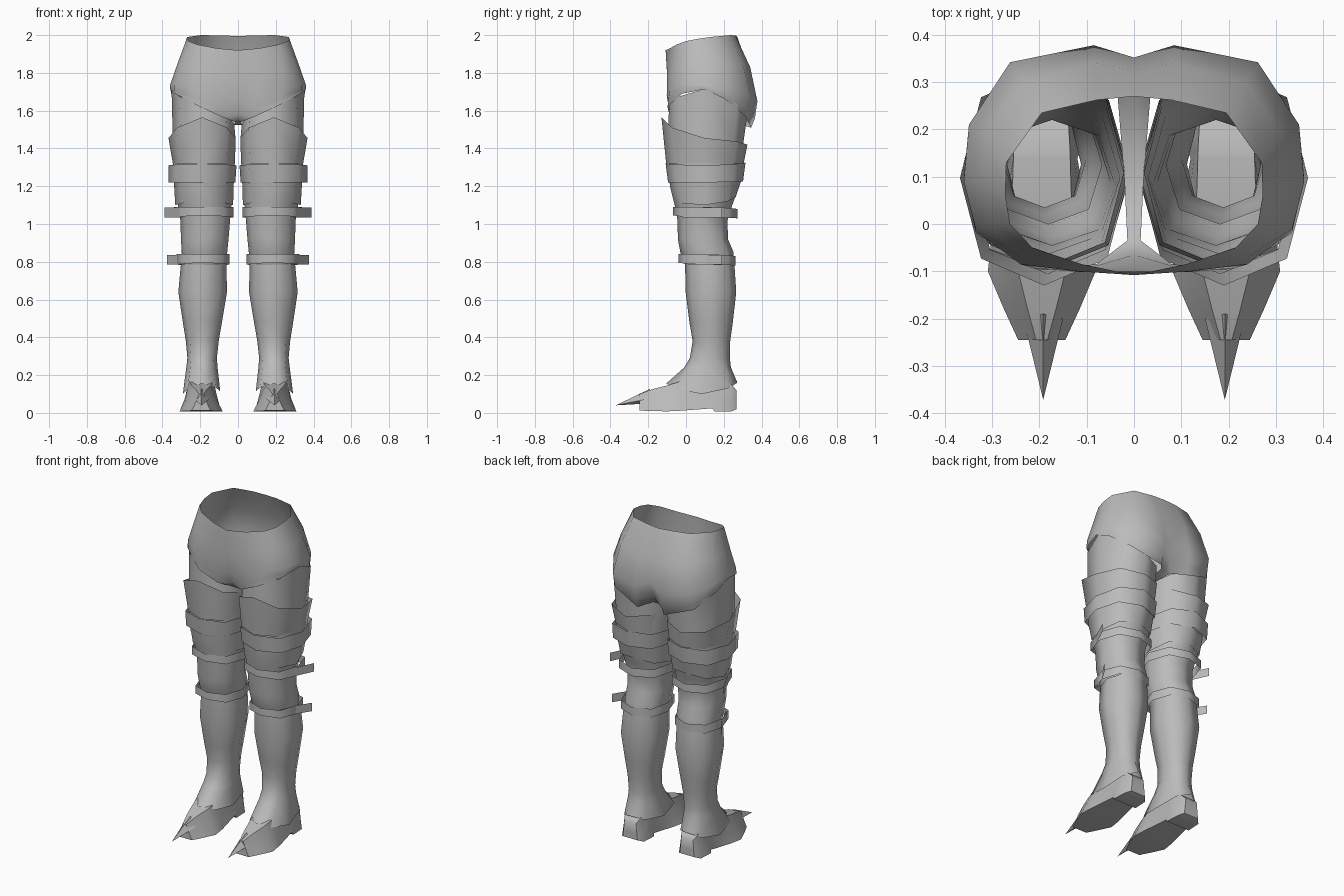
import bpy, bmesh, math

grey = bpy.data.materials.new("plain grey")
grey.diffuse_color = (0.5, 0.5, 0.5, 1)


def build(name, verts, faces, angle=60, weld=False):
    """Make a half model mesh and mirror it across x = 0."""
    mesh = bpy.data.meshes.new(name)
    mesh.from_pydata(verts, [], faces)
    bm = bmesh.new()
    bm.from_mesh(mesh)
    bmesh.ops.remove_doubles(bm, verts=bm.verts, dist=0.0005)
    bmesh.ops.recalc_face_normals(bm, faces=bm.faces)
    bm.to_mesh(mesh)
    bm.free()
    mesh.materials.append(grey)
    ob = bpy.data.objects.new(name, mesh)
    bpy.context.collection.objects.link(ob)
    bpy.ops.object.select_all(action='DESELECT')
    ob.select_set(True)
    bpy.context.view_layer.objects.active = ob
    bpy.ops.object.shade_smooth_by_angle(angle=math.radians(angle))
    mirror = ob.modifiers.new("Mirror", 'MIRROR')
    mirror.use_mirror_merge = weld
    return ob


def grid_faces(rows, cols, closed):
    faces = []
    for r in range(rows - 1):
        for c in range(cols if closed else cols - 1):
            d = (c + 1) % cols
            faces.append((r * cols + c, r * cols + d,
                          (r + 1) * cols + d, (r + 1) * cols + c))
    return faces


def ring(x0, x1, y0, y1, zfront, zout=None, zback=None, zin=None):
    """Eight-sided ring whose height may differ front, outside, back, inside."""
    zout = zfront if zout is None else zout
    zback = zfront if zback is None else zback
    zin = zout if zin is None else zin
    pts = []
    for i in range(8):
        a = math.tau * i / 8
        c, s = math.cos(a), math.sin(a)
        k = 1.06 if i % 2 else 1.0
        z = c * c * (zout if c > 0 else zin) + s * s * (zback if s > 0 else zfront)
        pts.append(((x0 + x1) / 2 + k * c * (x1 - x0) / 2,
                    (y0 + y1) / 2 + k * s * (y1 - y0) / 2, z))
    return pts


def tube(name, rows, angle=60):
    verts = [p for row in rows for p in ring(*row)]
    return build(name, verts, grid_faces(len(rows), 8, True), angle)


# Pelvis: half outline from front centre round to back centre, waist to hem
pelvis = [
    [(0, -.108, 1.92), (.11, -.085, 1.93), (.215, -.05, 1.95), (.262, 0, 1.968), (.272, .06, 1.98),
     (.27, .13, 1.99), (.195, .235, 2.0), (.08, .262, 1.998), (0, .27, 1.995)],
    [(0, -.1, 1.79), (.12, -.1, 1.80), (.24, -.07, 1.82), (.305, 0, 1.84), (.32, .09, 1.85),
     (.312, .19, 1.85), (.235, .3, 1.85), (.085, .34, 1.83), (0, .325, 1.84)],
    [(0, -.09, 1.66), (.11, -.102, 1.68), (.24, -.085, 1.71), (.335, -.01, 1.735), (.36, .09, 1.735),
     (.349, .21, 1.72), (.262, .342, 1.68), (.085, .378, 1.65), (0, .352, 1.69)],
    [(0, -.065, 1.58), (.085, -.09, 1.61), (.215, -.093, 1.66), (.335, -.015, 1.705), (.36, .095, 1.72),
     (.35, .2, 1.685), (.27, .318, 1.61), (.09, .365, 1.56), (0, .31, 1.58)],
    [(.014, -.035, 1.54), (.08, -.085, 1.565), (.2, -.098, 1.62), (.333, -.02, 1.69), (.357, .095, 1.713),
     (.347, .2, 1.665), (.27, .31, 1.575), (.09, .345, 1.51), (.035, .275, 1.53)],
]
verts = [p for row in pelvis for p in row]
faces = grid_faces(5, 9, False)
# Crotch saddle joining the front hem to the back hem
n = len(verts)
verts += [(0, -.035, 1.54), (0, .09, 1.525), (.02, .09, 1.525), (0, .275, 1.53)]
faces += [(27, 36, n), (36, n + 2, n + 1, n), (n + 2, 44, n + 3, n + 1), (35, 44, n + 3)]
build("pelvis", verts, faces, 80, True)

# Bare thigh, rising to the slanted hem, and lower leg down to the ankle
tube("thigh", [
    (.02, .352, -.09, .322, 1.63, 1.72, 1.56, 1.53),
    (.012, .345, -.095, .305, 1.44),
    (.018, .345, -.09, .295, 1.30),
    (.03, .338, -.085, .28, 1.20),
    (.035, .318, -.06, .245, 1.10),
    (.042, .305, -.045, .22, 1.02),
    (.05, .302, -.043, .222, .92),
    (.057, .298, -.03, .252, .85),
    (.068, .295, .0, .25, .77)], 70)

# Upper thigh cuff with a peaked front, and the thigh band under it
tube("thigh_cuff", [(.012, .368, -.13, .325, 1.565, 1.455, 1.42, 1.455),
                    (.02, .345, -.105, .305, 1.32)])
tube("thigh_band", [(.008, .368, -.108, .315, 1.32, 1.31, 1.325),
                    (.014, .368, -.095, .302, 1.22, 1.22, 1.225)])
# Flared plate above the knee
tube("knee_cuff", [(.022, .34, -.09, .292, 1.23),
                   (.026, .332, -.062, .262, 1.12, 1.10, 1.14)])

# Tall boot: calf, ankle and flared skirt over the shoe
tube("boot", [
    (.062, .302, -.005, .256, .79),
    (.058, .316, -.002, .266, .64),
    (.085, .292, .018, .248, .48),
    (.102, .276, .035, .234, .38),
    (.112, .268, .02, .232, .29),
    (.108, .274, -.01, .238, .24),
    (.094, .292, -.105, .272, .155, .10, .16, .115)], 70)

# Buckled straps round the knee, each with a loose tail at the outside
for label, z, x0, x1, y0, y1 in (("upper", 1.035, .024, .338, -.068, .272),
                                 ("lower", .785, .046, .325, -.04, .262)):
    tube(label + "_strap", [(x0, x1, y0, y1, z + .055, z + .055, z + .045),
                            (x0, x1, y0, y1, z + .01, z, z - .005)])
    path = [(x1 - .045, y0 + .05), (x1 + .005, y0 + .16), (.39 - (1.04 - z) * .06, .19)]
    verts = [(x, y, z + h) for h in (0, .052) for x, y in path]
    build(label + "_strap_tail", verts, grid_faces(2, 3, False))

# Shoe: cross-sections from heel to toe
# y, half width at sole, half width at top, sole height, top height
sections = [
    (.268, .05, .04, .02, .12), (.24, .075, .055, .008, .15), (.15, .08, .06, .008, .17),
    (.14, .075, .06, .024, .17), (-.02, .105, .065, .012, .17), (-.1, .114, .05, .008, .145),
    (-.18, .08, .03, .01, .125), (-.245, .05, .012, .012, .10)]
verts = []
for y, wb, wt, zb, zt in sections:
    zm = zb + (zt - zb) * .4
    wm = wb * .55 + wt * .45
    verts += [(.195 + sx, y, z) for sx, z in
              ((-wb, zb), (-wm, zm), (-wt, zt), (wt, zt), (wm, zm), (wb, zb))]
last = len(verts)
faces = grid_faces(len(sections), 6, True) + [tuple(range(6)), tuple(range(last - 6, last))]
build("shoe", verts, faces, 45)

# Pointed toe spike
spike = [(.192, -.372, .04), (.15, -.2, .075), (.192, -.19, .128), (.234, -.2, .075), (.192, -.2, .05)]
build("toe_spike", spike, [(0, 1, 2), (0, 2, 3), (0, 3, 4), (0, 4, 1), (1, 2, 3, 4)], 30)
